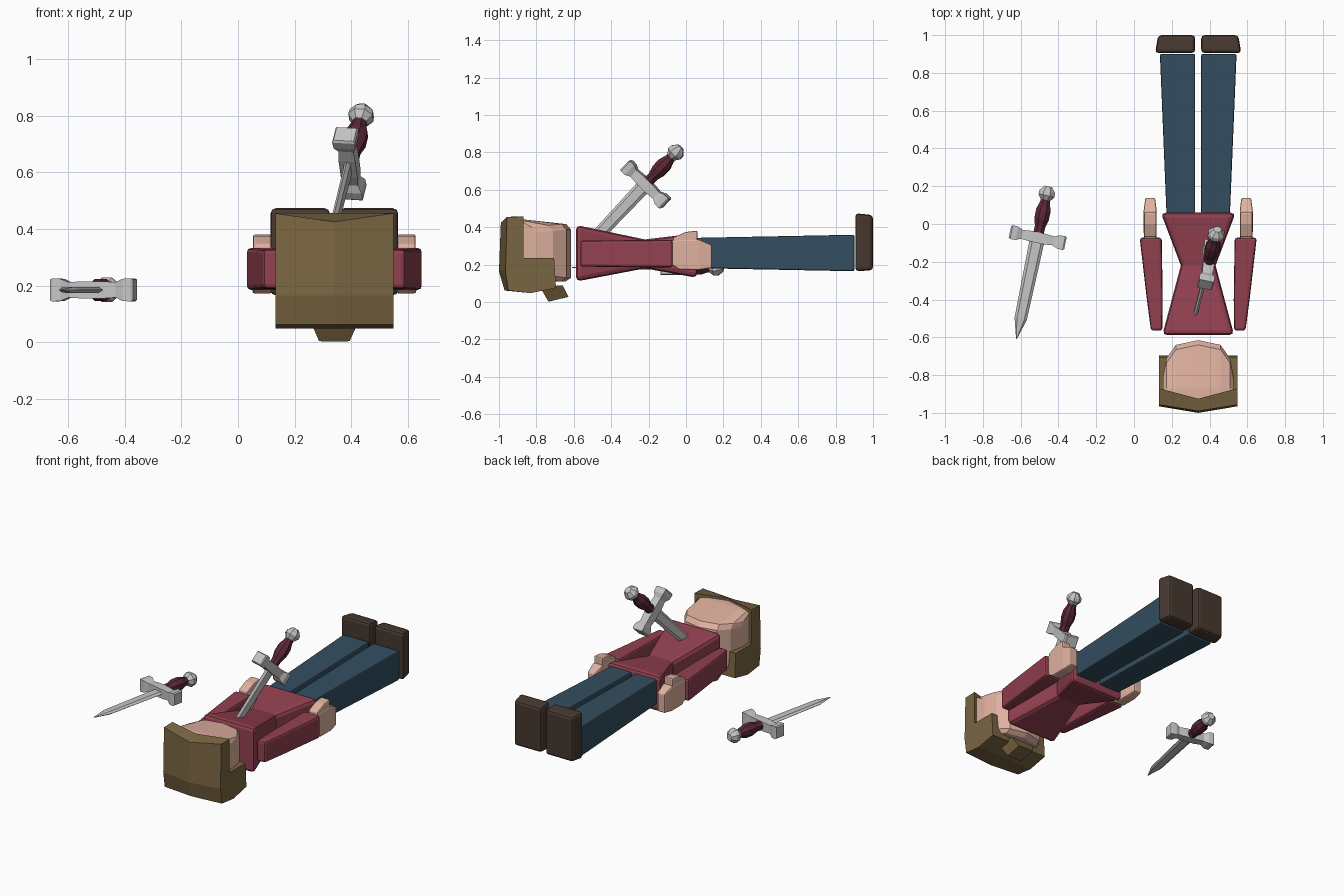
import bpy, bmesh, math
from mathutils import Vector, Matrix

if "Cube" in bpy.data.objects:
    bpy.data.objects.remove(bpy.data.objects["Cube"])

CX = 0.34  # centre line of the lying figure


def lin(c):
    c /= 255
    return c / 12.92 if c <= 0.04045 else ((c + 0.055) / 1.055) ** 2.4


def material(name, r, g, b):
    m = bpy.data.materials.new(name)
    m.diffuse_color = (lin(r), lin(g), lin(b), 1)
    m.use_nodes = True
    m.node_tree.nodes["Principled BSDF"].inputs["Base Color"].default_value = m.diffuse_color
    return m


SKIN = material("skin", 224, 178, 160)
HAIR = material("olive_brown_hair", 122, 102, 66)
SHIRT = material("red_shirt", 146, 64, 80)
TROUSERS = material("blue_trousers", 52, 78, 96)
SHOES = material("dark_brown_leather", 72, 57, 48)
METAL = material("pale_metal", 198, 198, 198)
GRIP = material("maroon_grip", 92, 40, 54)


def loft(name, rings, mat, bevel=0.0, matrix=None):
    """Skin a row of matching point rings and cap both ends."""
    bm = bmesh.new()
    rows = [[bm.verts.new(p) for p in ring] for ring in rings]
    n = len(rows[0])
    for a, b in zip(rows, rows[1:]):
        for i in range(n):
            j = (i + 1) % n
            bm.faces.new((a[i], a[j], b[j], b[i]))
    bm.faces.new(rows[0])
    bm.faces.new(rows[-1])
    if matrix:
        bm.transform(matrix)
    bmesh.ops.recalc_face_normals(bm, faces=bm.faces)
    me = bpy.data.meshes.new(name)
    bm.to_mesh(me)
    bm.free()
    me.materials.append(mat)
    ob = bpy.data.objects.new(name, me)
    bpy.context.collection.objects.link(ob)
    if bevel:
        mod = ob.modifiers.new("soft_edges", 'BEVEL')
        mod.width = bevel
        mod.segments = 2
        mod.limit_method = 'ANGLE'
        mod.angle_limit = math.radians(40)
    return ob


def box_y(name, sections, mat, bevel=0.0, side=1):
    """Loft rectangles along y; each section is y, x0, x1, z0, z1 from the centre line."""
    rings = []
    for y, x0, x1, z0, z1 in sections:
        a, b = CX + side * x0, CX + side * x1
        rings.append([(a, y, z0), (b, y, z0), (b, y, z1), (a, y, z1)])
    return loft(name, rings, mat, bevel)


def columns(name, cols, mat, bevel=0.0):
    """Loft yz outlines across x, mirrored about the centre line (last column)."""
    full = cols + [(-x, p) for x, p in reversed(cols[:-1])]
    return loft(name, [[(CX + x, y, z) for y, z in p] for x, p in full], mat, bevel)


# Torso with pinched waist
box_y("torso", [(-0.588, -0.19, 0.19, 0.11, 0.412),
                (-0.22, -0.092, 0.092, 0.18, 0.335),
                (0.06, -0.198, 0.198, 0.13, 0.368)], SHIRT, 0.025)

# Limbs on both sides
for side, tag in ((-1, "left"), (1, "right")):
    box_y(tag + "_leg", [(0.03, 0.016, 0.167, 0.182, 0.343),
                         (0.9, 0.016, 0.203, 0.165, 0.36)], TROUSERS, 0.008, side)
    box_y(tag + "_shoe", [(0.905, 0.016, 0.228, 0.165, 0.475),
                          (1.0, 0.016, 0.212, 0.17, 0.465)], SHOES, 0.018, side)
    box_y(tag + "_sleeve", [(-0.565, 0.19, 0.25, 0.19, 0.328),
                            (-0.4, 0.188, 0.272, 0.188, 0.33),
                            (-0.072, 0.193, 0.31, 0.185, 0.333)], SHIRT, 0.014, side)
    # Palm with curled fingers, and a thumb resting on top
    box_y(tag + "_hand", [(-0.078, 0.222, 0.287, 0.2, 0.33),
                          (-0.035, 0.22, 0.289, 0.173, 0.335),
                          (0.07, 0.22, 0.289, 0.172, 0.335),
                          (0.138, 0.228, 0.28, 0.182, 0.305)], SKIN, 0.008, side)
    box_y(tag + "_thumb", [(-0.07, 0.222, 0.287, 0.3, 0.345),
                           (0.0, 0.222, 0.287, 0.3, 0.375),
                           (0.062, 0.222, 0.287, 0.322, 0.382)], SKIN, 0.008, side)


# Head: chin rounds to a shallow point on the centre line
def head_outline(chin, z0, z1):
    return [(-0.93, z0), (-0.93, z1), (-0.87, z1), (chin - 0.025, z1 - 0.025),
            (chin, z1 - 0.055), (chin, z0 + 0.02), (chin - 0.03, z0)]


columns("head", [(-0.186, head_outline(-0.8, 0.13, 0.425)),
                 (-0.168, head_outline(-0.71, 0.12, 0.435)),
                 (-0.118, head_outline(-0.64, 0.11, 0.442)),
                 (0, head_outline(-0.615, 0.11, 0.442))], SKIN)

# Hair cap: fringe over the brow, long at the nape
columns("hair", [(-0.208, [(-0.87, 0.457), (-0.957, 0.455), (-0.965, 0.165), (-0.95, 0.062),
                           (-0.83, 0.048), (-0.695, 0.076), (-0.705, 0.235), (-0.87, 0.235)]),
                 (0, [(-0.925, 0.457), (-0.99, 0.425), (-1.0, 0.165), (-0.97, 0.062),
                      (-0.83, 0.048), (-0.695, 0.076), (-0.705, 0.235), (-0.925, 0.235)])], HAIR)

# Short bunch of hair at the nape
columns("hair_tail", [(-0.055, [(-0.78, 0.08), (-0.735, 0.012), (-0.635, 0.032), (-0.66, 0.09)]),
                      (-0.054, [(-0.78, 0.08), (-0.735, 0.004), (-0.63, 0.028), (-0.66, 0.09)]),
                      (0, [(-0.78, 0.08), (-0.735, 0.002), (-0.628, 0.028), (-0.66, 0.09)])], HAIR)
tail = bpy.data.objects["hair_tail"]
for v in tail.data.vertices:  # flare towards the root
    if v.co.z > 0.05:
        v.co.x = CX + (v.co.x - CX) * 1.6


# Dagger: local y runs to the pommel, x along the guard, z through the blade
def turned(name, profile, mat, matrix):
    rings = [[(r * math.cos(t), y, r * math.sin(t))
              for t in [math.tau * (i + 0.5) / 8 for i in range(8)]] for y, r in profile]
    loft(name, rings, mat, 0, matrix)


def dagger(tag, origin, axis, guard):
    y = Vector(axis).normalized()
    x = Vector(guard)
    x = (x - y * x.dot(y)).normalized()
    z = x.cross(y)
    m = Matrix((x, y, z)).transposed().to_4x4()
    m.translation = Vector(origin)

    def slab(py, w, t):
        return [(-w, py, 0), (-w * 0.6, py, -t), (w * 0.6, py, -t),
                (w, py, 0), (w * 0.6, py, t), (-w * 0.6, py, t)]
    loft(tag + "_blade", [slab(0, 0.04, 0.011), slab(-0.44, 0.033, 0.01),
                          slab(-0.548, 0.002, 0.002)], METAL, 0, m)
    half = [(0.15, 0.032, 0.036), (0.142, 0.037, 0.041), (0.112, 0.036, 0.039),
            (0.085, 0.024, 0.027), (0.04, 0.028, 0.03)]
    prof = [(-a, b, c) for a, b, c in half] + half[::-1]
    loft(tag + "_guard", [[(a, -b, -c), (a, b, -c), (a, b, c), (a, -b, c)]
                          for a, b, c in prof], METAL, 0, m)
    turned(tag + "_grip", [(0.015, 0.03), (0.06, 0.03), (0.1, 0.042), (0.15, 0.042),
                           (0.185, 0.03), (0.21, 0.026)], GRIP, m)
    turned(tag + "_pommel", [(0.2, 0.026), (0.228, 0.047), (0.25, 0.045), (0.277, 0.022)],
           METAL, m)


dagger("planted_dagger", (0.393, -0.215, 0.63), (0.177, 0.675, 0.717), (0.1, 0.71, -0.69))
dagger("loose_dagger", (-0.51, -0.072, 0.185), (0.205, 0.979, 0), (0.979, -0.205, 0))
